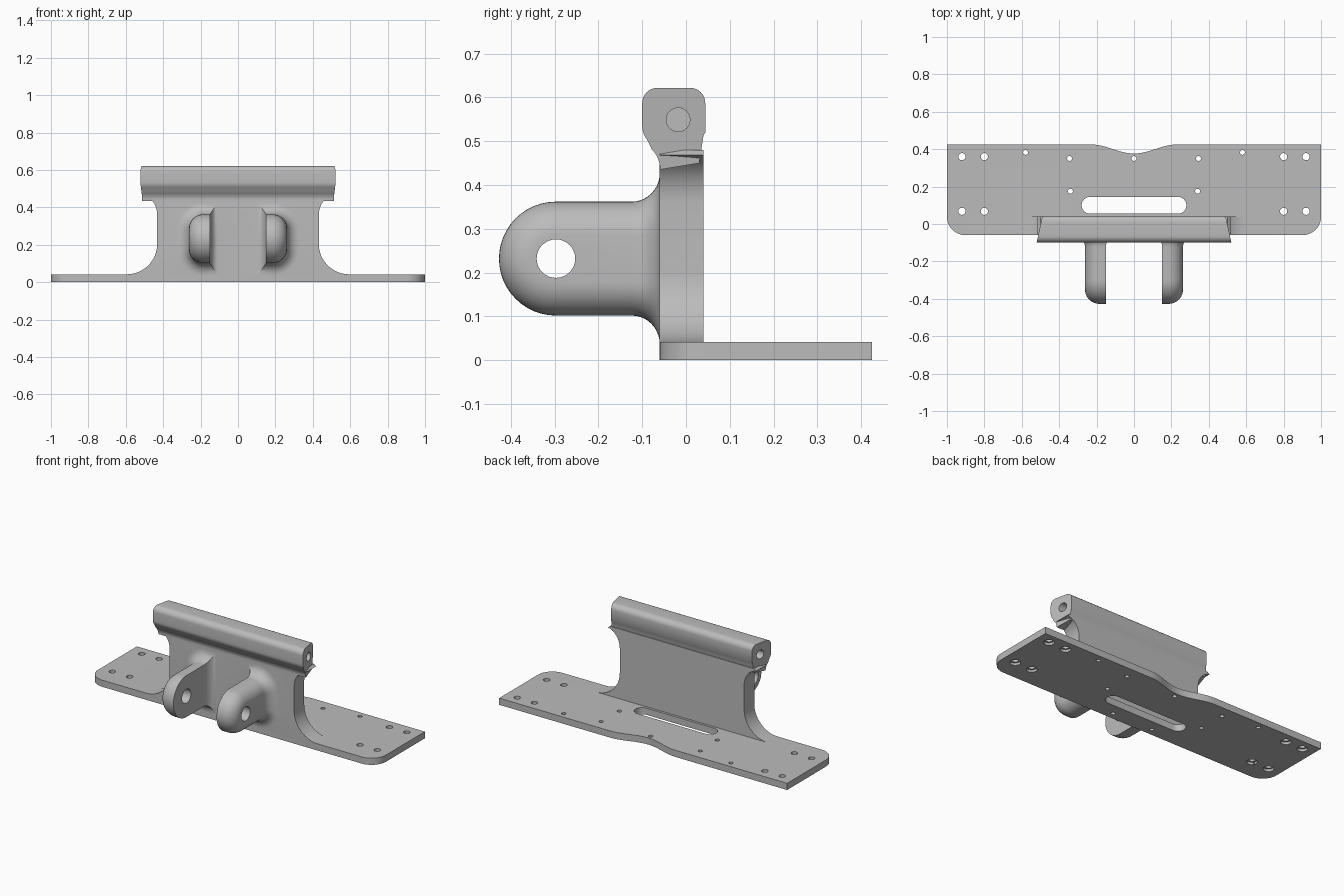
import bpy
import bmesh
from math import sin, cos, pi
from mathutils import Vector

cube = bpy.data.objects.get("Cube")
if cube:
    bpy.data.objects.remove(cube)

grey = bpy.data.materials.new("plain grey")
grey.use_nodes = True
COLOUR = (0.5, 0.5, 0.5, 1)
grey.diffuse_color = COLOUR
grey.node_tree.nodes["Principled BSDF"].inputs["Base Color"].default_value = COLOUR


def make_object(name, bm):
    bmesh.ops.recalc_face_normals(bm, faces=bm.faces[:])
    mesh = bpy.data.meshes.new(name)
    bm.to_mesh(mesh)
    bm.free()
    mesh.materials.append(grey)
    ob = bpy.data.objects.new(name, mesh)
    bpy.context.collection.objects.link(ob)
    return ob


def arc(cx, cy, rx, ry, start, end, n=12):
    """Points on an elliptical arc, angles in quarter turns."""
    angles = [(start + (end - start) * i / n) * pi / 2 for i in range(n + 1)]
    return [(cx + rx * cos(a), cy + ry * sin(a)) for a in angles]


def mirrored(points):
    return points + [(-a, b) for a, b in reversed(points)]


def prism(name, points, place, low, high):
    """Extrude a closed outline; place(a, b, t) maps it into space."""
    bm = bmesh.new()
    rows = [[bm.verts.new(place(a, b, t)) for a, b in points] for t in (low, high)]
    for row in rows:
        bm.faces.new(row)
    n = len(points)
    for i in range(n):
        k = (i + 1) % n
        bm.faces.new((rows[0][i], rows[0][k], rows[1][k], rows[1][i]))
    return make_object(name, bm)


def flat(a, b, t):
    return (a, b, t)


def upright(a, b, t):
    return (a, t, b)


def sideways(a, b, t):
    return (t, a, b)


def combine(target, other, operation):
    mod = target.modifiers.new(operation.lower(), "BOOLEAN")
    mod.operation = operation
    mod.solver = "EXACT"
    mod.object = other
    bpy.context.view_layer.objects.active = target
    bpy.ops.object.modifier_apply(modifier=mod.name)
    bpy.data.objects.remove(other)


def drill(target, place, a, b, r, low, high):
    combine(target, prism("drill", arc(a, b, r, r, 0, 4 - 4 / 32, 31), place, low, high),
            "DIFFERENCE")


# Base plate: rounded front corners and a shallow dip in the back edge
half = arc(0.9, 0.04, 0.1, 0.1, -1, 0) + [(1, 0.425)]
for i in range(12):
    x = 0.23 * (1 - i / 12)
    half.append((x, 0.425 - 0.024 * (1 + cos(pi * x / 0.23))))
outline = mirrored(half)
outline.insert(len(half), (0, 0.377))
bracket = prism("mounting_bracket", outline, flat, 0, 0.042)

# Upright wall: waisted, with fillets at the foot and under the rail
side = [(0.595, 0.02)] + arc(0.595, 0.205, 0.163, 0.163, 3, 2, 16)
side += arc(0.53, 0.36, 0.098, 0.11, 2, 1.1, 14) + [(0.5, 0.48)]
wall = prism("upright_wall", mirrored(side), upright, -0.06, 0.04)

# Top rail: rounded bar whose ends slant inward towards the back
rail_profile = [(0.03, 0.45), (0.04, 0.513), (0.044, 0.52)]
rail_profile += arc(0.009, 0.587, 0.035, 0.035, 0, 1, 8)
rail_profile += arc(-0.065, 0.587, 0.035, 0.035, 1, 2, 8)
rail_profile += arc(-0.05, 0.535, 0.05, 0.05, 2, 2.45, 6)
rail_profile += arc(-0.125, 0.435, 0.066, 0.066, 0.5, 0, 6)


def slanted(a, b, t):
    return (t * (0.521 - 0.22 * (a + 0.1)), a, b)


rail = prism("top_rail", rail_profile, slanted, -1, 1)

# Lugs: flat inside, rounded outside, flared where they meet the wall
PIN_Y, PIN_Z, TIP_R = -0.297, 0.232, 0.13
INNER, OUTER, ROUND = 0.15, 0.262, 0.077


def lug(side_sign):
    # half section as (x, height, flare x, flare height)
    section = [(INNER, 0, -0.65, 0), (INNER, TIP_R, -0.65, 1)]
    for i in range(11):
        a = pi / 2 * i / 10
        section.append((OUTER - ROUND + ROUND * sin(a), TIP_R - ROUND * (1 - cos(a)),
                        sin(a), cos(a)))
    section.append((OUTER, 0, 1, 0))
    bm = bmesh.new()

    def skin(rows, closed):
        for r0, r1 in zip(rows, rows[1:]):
            n = len(r0)
            for j in range(n if closed else n - 1):
                k = (j + 1) % n
                bm.faces.new((r0[j], r0[k], r1[k], r1[j]))

    # rounded tip, turned about the pin axis
    tip = []
    for i in range(25):
        a = pi * i / 24
        tip.append([bm.verts.new((side_sign * x, PIN_Y - h * sin(a), PIN_Z + h * cos(a)))
                    for x, h, u, v in section])
    skin(tip, False)

    # straight body and flare
    loop = section + [(x, -h, u, -v) for x, h, u, v in section[-2:0:-1]]
    stations = [(PIN_Y, 0)]
    for i in range(11):
        a = pi / 2 * i / 10
        stations.append((-0.124 + 0.064 * sin(a), 0.065 * (1 - cos(a))))
    stations.append((-0.02, 0.065))
    body = [[bm.verts.new((side_sign * (x + u * d), y, PIN_Z + h + v * d))
             for x, h, u, v in loop] for y, d in stations]
    skin(body, True)
    bm.faces.new(body[-1])
    bmesh.ops.remove_doubles(bm, verts=bm.verts[:], dist=0.00005)
    return make_object("left_lug" if side_sign > 0 else "right_lug", bm)


for part in (wall, rail, lug(1), lug(-1)):
    combine(bracket, part, "UNION")

# Long slot behind the wall
slot = arc(0.235, 0.1, 0.045, 0.045, -1, 1, 16) + arc(-0.235, 0.1, 0.045, 0.045, 1, 3, 16)
combine(bracket, prism("slot", slot, flat, -0.1, 0.1), "DIFFERENCE")

for s in (-1, 1):
    # Corner bolt holes with recesses underneath
    for x in (0.8, 0.92):
        for y in (0.068, 0.36):
            drill(bracket, flat, s * x, y, 0.019, -0.1, 0.1)
            drill(bracket, flat, s * x, y, 0.03, -0.1, 0.015)
    # Small holes through the plate, and a blind one under the wall
    for x, y in ((0.58, 0.383), (0.345, 0.35), (0.34, 0.175)):
        drill(bracket, flat, s * x, y, 0.013, -0.1, 0.1)
    drill(bracket, flat, s * 0.14, -0.015, 0.013, -0.1, 0.06)
    # Pin hole in the lug and blind hole in the rail end
    drill(bracket, sideways, PIN_Y, PIN_Z, 0.044, *sorted((s * 0.05, s * 0.4)))
    drill(bracket, sideways, -0.018, 0.549, 0.027, *sorted((s * 0.38, s * 0.7)))
drill(bracket, flat, 0, 0.35, 0.013, -0.1, 0.1)

# Smooth curved areas, crisp edges
bpy.ops.object.select_all(action="DESELECT")
bracket.select_set(True)
bpy.context.view_layer.objects.active = bracket
bpy.ops.object.shade_smooth_by_angle(angle=pi / 6)
